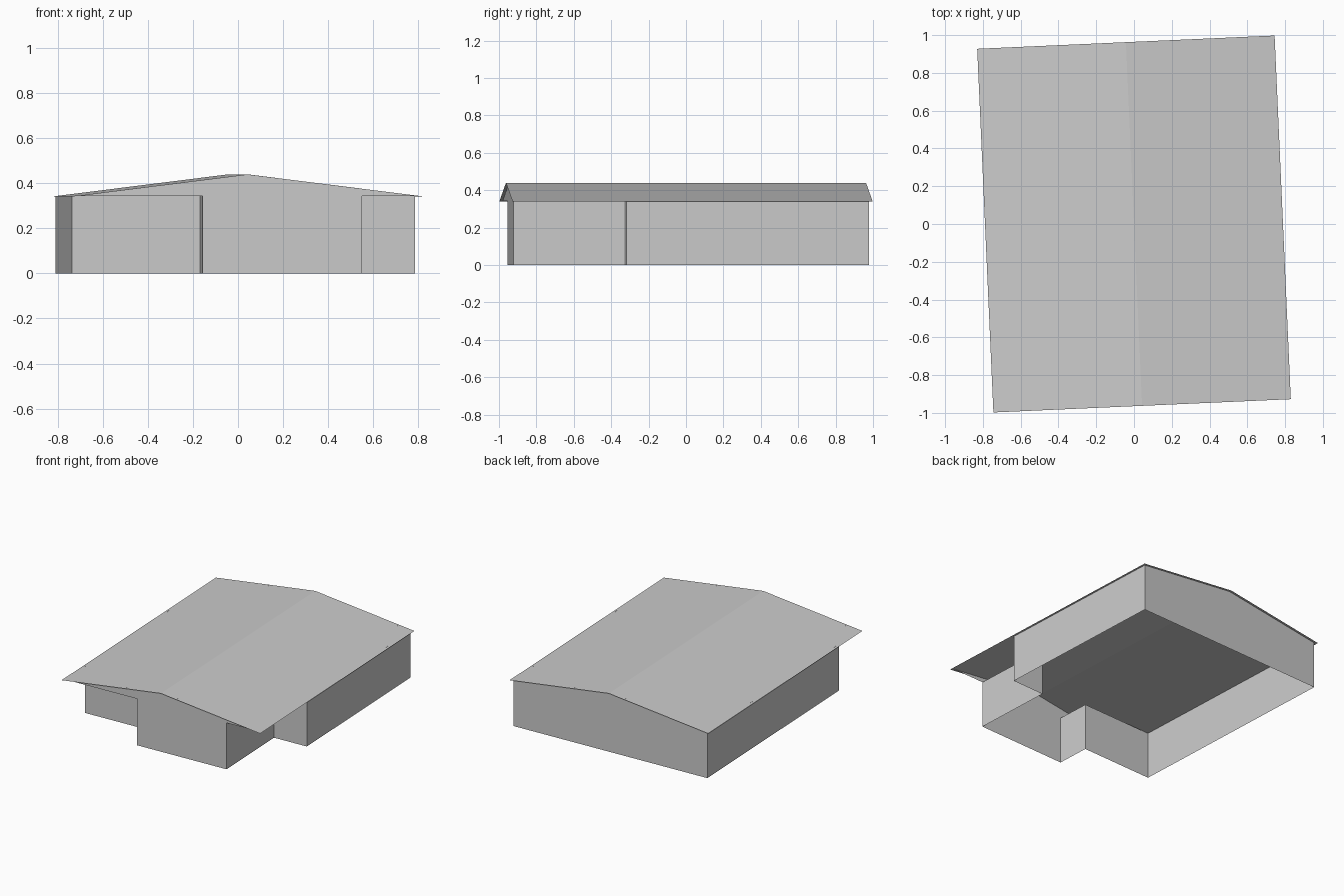
import bpy
import math

cube = bpy.data.objects.get("Cube")
if cube:
    bpy.data.objects.remove(cube, do_unlink=True)

TURN = math.radians(2.55)            # building sits slightly turned on its plot
HALF_W, HALF_L = 0.77, 0.9455        # outer wall extents
ROOF_W, ROOF_L = 0.788, 0.9635       # roof extents with small overhang
EAVE, RIDGE, WALL_TOP = 0.341, 0.44, 0.3433

grey = bpy.data.materials.new("plain_grey")
grey.use_nodes = True
colour = (0.6, 0.6, 0.6, 1)
grey.diffuse_color = colour
grey.node_tree.nodes["Principled BSDF"].inputs["Base Color"].default_value = colour


def build(name, verts, faces):
    mesh = bpy.data.meshes.new(name)
    mesh.from_pydata(verts, [], faces)
    mesh.materials.append(grey)
    obj = bpy.data.objects.new(name, mesh)
    obj.rotation_euler.z = TURN
    bpy.context.collection.objects.link(obj)
    return obj


# Walls: floor plan outline raised to eave height, open below
plan = [(HALF_W, HALF_L), (-HALF_W, HALF_L), (-HALF_W, -0.70), (-0.20, -0.70),
        (-0.20, -HALF_L), (0.51, -HALF_L), (0.51, -0.352), (HALF_W, -0.352)]
n = len(plan)
build("walls",
      [(x, y, z) for z in (0, WALL_TOP) for x, y in plan],
      [(i, (i + 1) % n, n + (i + 1) % n, n + i) for i in range(n)])

# Gable triangles in the front and back wall planes
for name, side in (("front_gable", -1), ("back_gable", 1)):
    build(name,
          [(side * HALF_W, side * HALF_L, WALL_TOP),
           (-side * HALF_W, side * HALF_L, WALL_TOP),
           (0, side * HALF_L, RIDGE)],
          [(0, 1, 2)])

# Roof: thin two-slope sheet
profile = [(-ROOF_W, EAVE), (0, RIDGE), (ROOF_W, EAVE)]
build("roof",
      [(x, y, z) for y in (-ROOF_L, ROOF_L) for x, z in profile],
      [(0, 1, 4, 3), (1, 2, 5, 4)])
